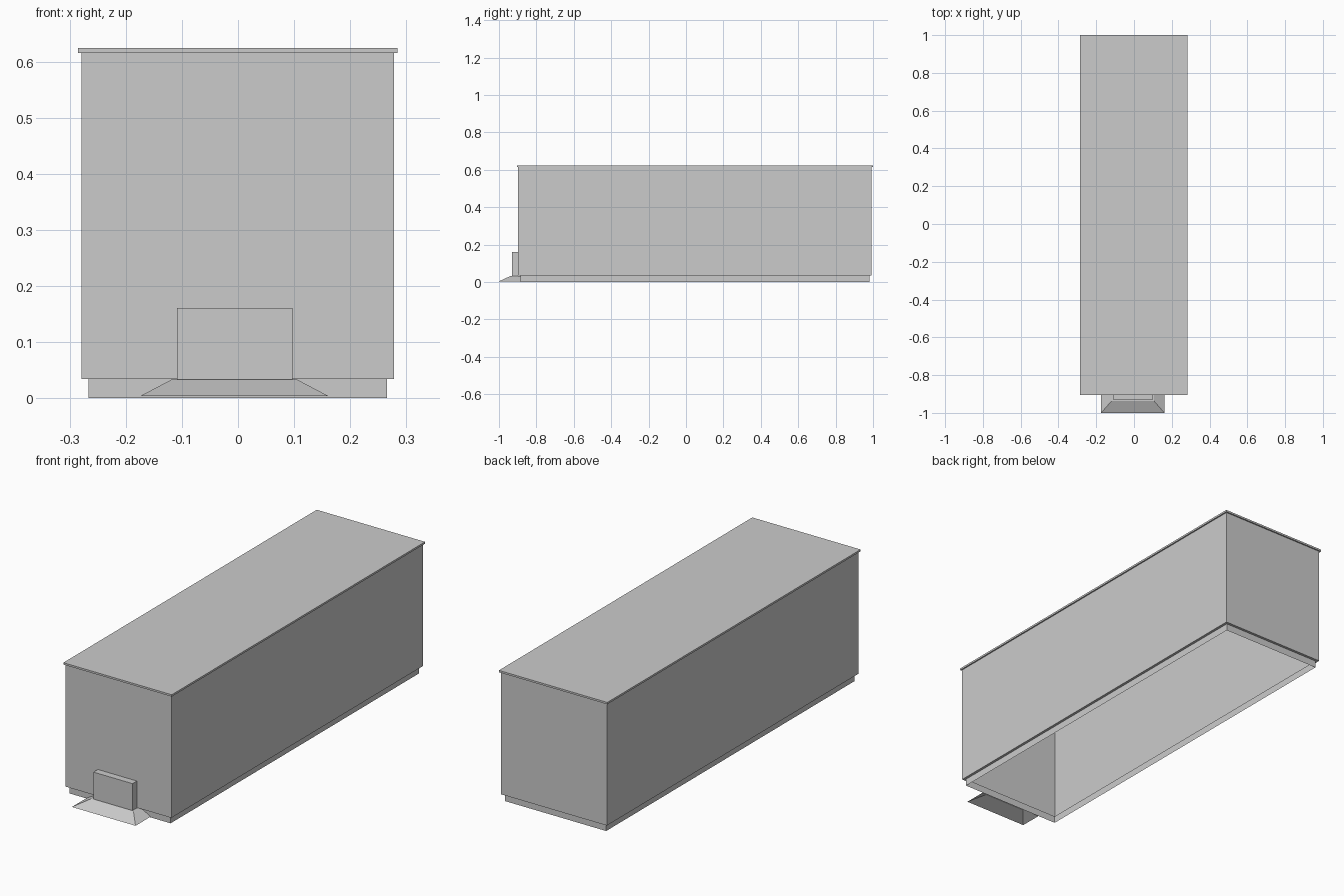
import bpy, bmesh

if "Cube" in bpy.data.objects:
    bpy.data.objects.remove(bpy.data.objects["Cube"])


def shell(name, rings, cap=True, open_back=False):
    """Stack rectangles (x0, x1, y0, y1, z) into thin walls, open underneath."""
    bm = bmesh.new()
    loops = [[bm.verts.new(p) for p in
              ((x0, y0, z), (x1, y0, z), (x1, y1, z), (x0, y1, z))]
             for x0, x1, y0, y1, z in rings]
    for low, high in zip(loops, loops[1:]):
        for i in range(4):
            if open_back and i == 2:
                continue
            j = (i + 1) % 4
            bm.faces.new((low[i], low[j], high[j], high[i]))
    if cap:
        bm.faces.new(loops[-1])
    mesh = bpy.data.meshes.new(name)
    bm.to_mesh(mesh)
    bm.free()
    obj = bpy.data.objects.new(name, mesh)
    bpy.context.collection.objects.link(obj)
    return obj


# Footprint of the walls; the plinth is inset and the lid overhangs
WALL = (-0.279, 0.278, -0.898, 0.993)


def grown(d, z):
    x0, x1, y0, y1 = WALL
    return (x0 - d, x1 + d, y0 - d, y1 + d, z)


# Recessed plinth with the ledge joining it to the walls
shell("plinth", [grown(-0.0125, 0.0), grown(-0.0125, 0.034),
                 grown(0, 0.034)], cap=False)
# Tall hollow body
shell("body_walls", [grown(0, 0.034), grown(0, 0.615)], cap=False)
# Thin overhanging lid
shell("lid", [grown(0, 0.615), grown(0.0065, 0.615), grown(0.0065, 0.624)])

# Entrance box on the front wall
shell("entrance_box", [(-0.109, 0.097, -0.931, -0.898, 0.033),
                       (-0.109, 0.097, -0.931, -0.898, 0.161)], open_back=True)
# Sloped landing ramp in front of it
shell("landing_ramp", [(-0.174, 0.161, -1.0, -0.886, 0.004),
                       (-0.119, 0.106, -0.937, -0.886, 0.033)], open_back=True)
